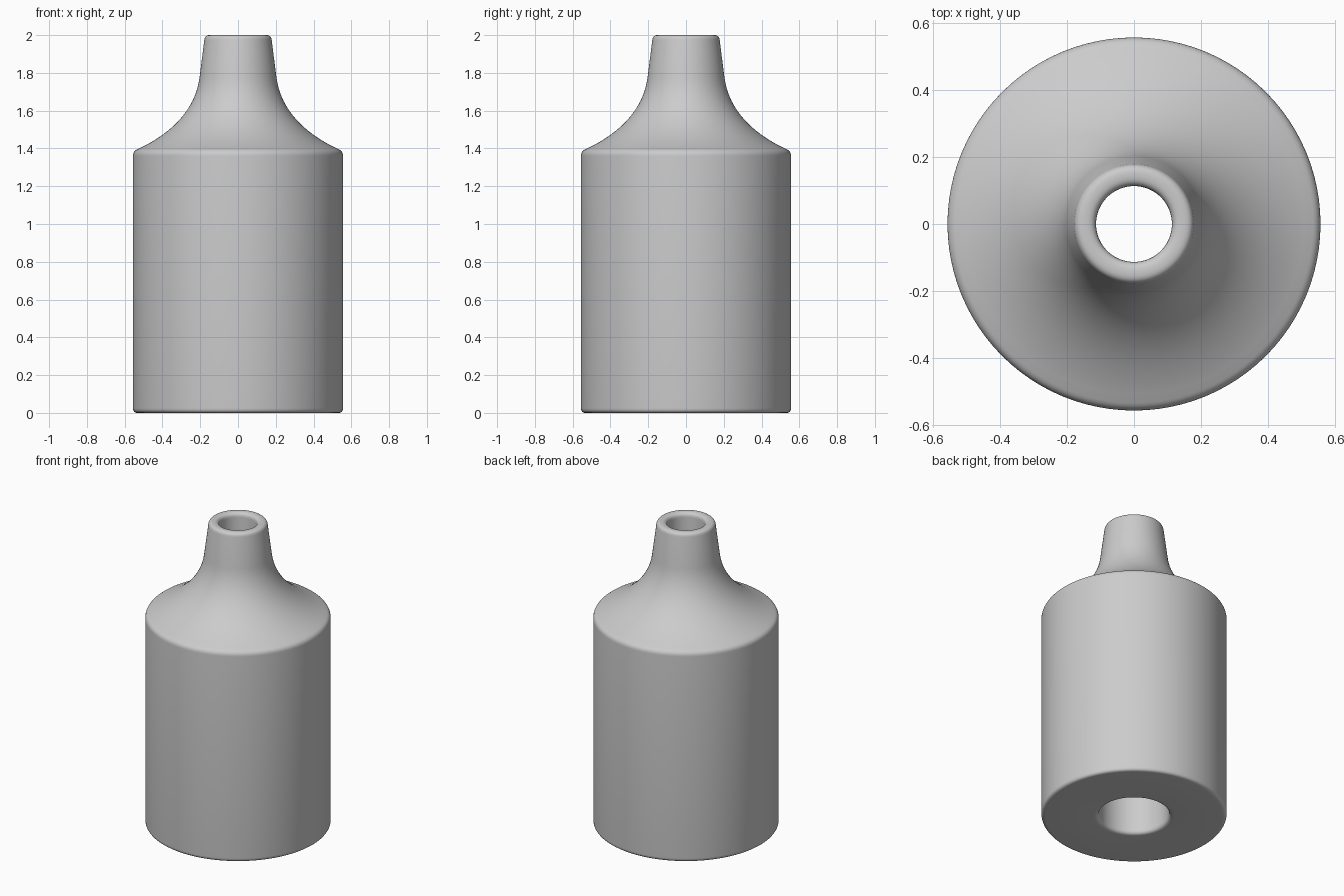
import bpy, bmesh, math
from mathutils import Vector
from mathutils.geometry import interpolate_bezier

if "Cube" in bpy.data.objects:
    bpy.data.objects.remove(bpy.data.objects["Cube"])

SEGMENTS = 96


def rounded(before, corner, after, size, steps=6):
    """Points of a fillet replacing the corner."""
    c = Vector(corner)
    a = c + (Vector(before) - c).normalized() * size
    b = c + (Vector(after) - c).normalized() * size
    return [a.lerp(c, t).lerp(c.lerp(b, t), t)
            for t in (i / steps for i in range(steps + 1))]


# Profile corners: (radius, height)
base_in, base_out = (0.21, 0), (0.556, 0)
shoulder, neck_low = (0.556, 1.385), (0.203, 1.78)
rim_out, rim_in = (0.175, 2), (0.113, 2)
bore_top, bore_step = (0.113, 1.4), (0.21, 1.3)
curve_handles = (0.225, 1.6), (0.36, 1.47)

# Concave sweep from neck to shoulder
sweep = [Vector(p[:2]) for p in interpolate_bezier(
    Vector((*neck_low, 0)), Vector((*curve_handles[0], 0)),
    Vector((*curve_handles[1], 0)), Vector((*shoulder, 0)), 24)]
sweep = [p for p in reversed(sweep) if p.x < 0.53]

# Closed outline: base, wall, shoulder, neck, rim, then the bore
profile = rounded(bore_step, base_in, base_out, 0.03)
profile += rounded(base_in, base_out, shoulder, 0.025)
profile += rounded(base_out, shoulder, sweep[0], 0.025)
profile += sweep
profile += rounded(neck_low, rim_out, rim_in, 0.025)
profile += rounded(rim_out, rim_in, bore_top, 0.03)
profile += [Vector(bore_top), Vector(bore_step)]

# Lathe the outline
bm = bmesh.new()
rings = []
for i in range(SEGMENTS):
    a = math.tau * i / SEGMENTS
    rings.append([bm.verts.new((p.x * math.cos(a), p.x * math.sin(a), p.y))
                  for p in profile])
for i, ring in enumerate(rings):
    following = rings[(i + 1) % SEGMENTS]
    for j in range(len(profile)):
        k = (j + 1) % len(profile)
        bm.faces.new((ring[j], following[j], following[k], ring[k]))
bmesh.ops.recalc_face_normals(bm, faces=bm.faces)
mesh = bpy.data.meshes.new("bottle_body")
bm.to_mesh(mesh)
bm.free()

body = bpy.data.objects.new("bottle_body", mesh)
bpy.context.collection.objects.link(body)

# Plain grey
grey = bpy.data.materials.new("light_grey")
grey.use_nodes = True
colour = (0.6, 0.6, 0.6, 1)
grey.diffuse_color = colour
grey.node_tree.nodes["Principled BSDF"].inputs["Base Color"].default_value = colour
mesh.materials.append(grey)

# Smooth shading with sharp bore edges
bpy.ops.object.select_all(action="DESELECT")
body.select_set(True)
bpy.context.view_layer.objects.active = body
bpy.ops.object.shade_smooth_by_angle(angle=math.radians(35))
